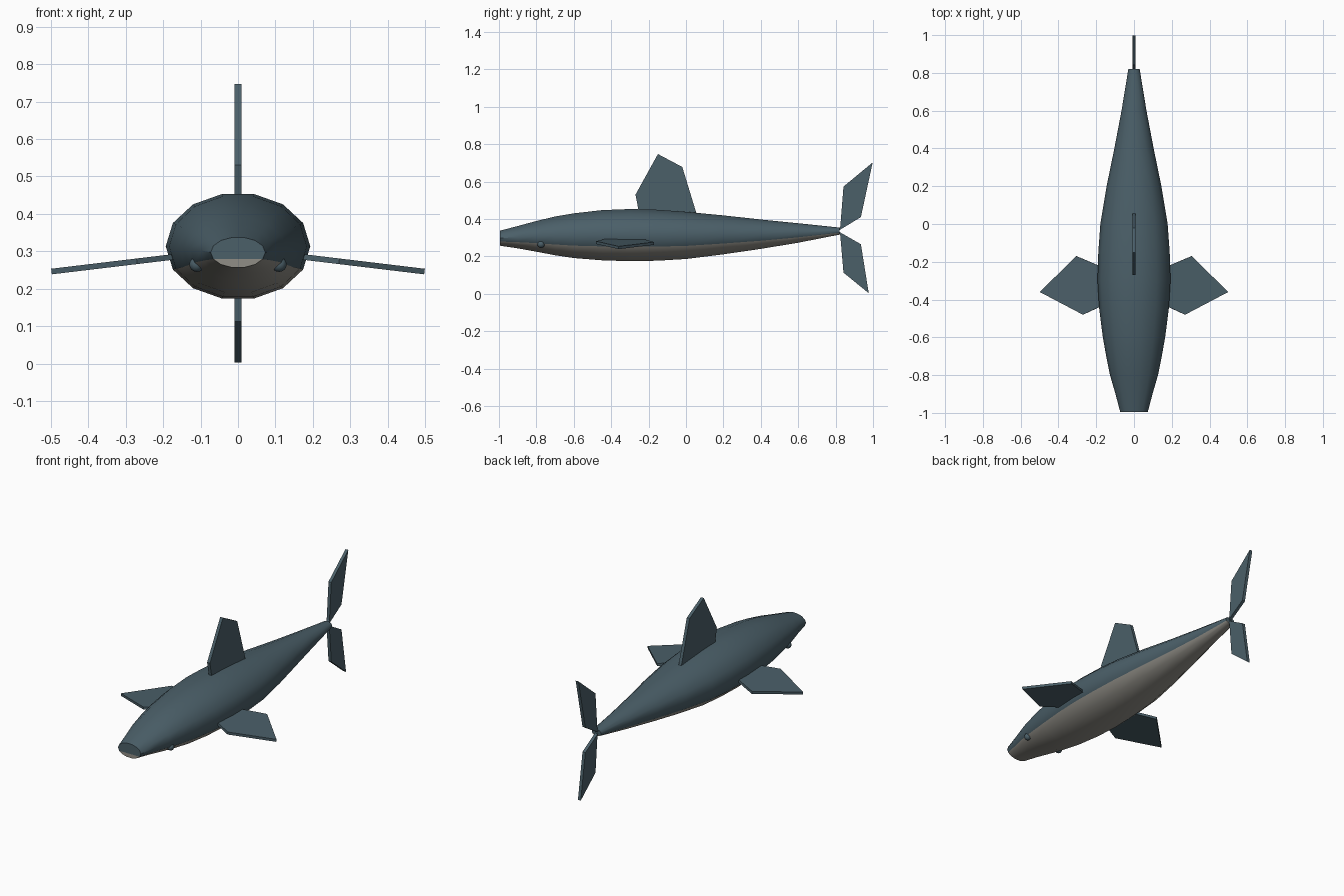
import bpy, bmesh, math
from mathutils import Vector

if "Cube" in bpy.data.objects:
    bpy.data.objects.remove(bpy.data.objects["Cube"])


def material(name, rgb):
    m = bpy.data.materials.new(name)
    m.diffuse_color = (*rgb, 1)
    m.use_nodes = True
    m.node_tree.nodes["Principled BSDF"].inputs["Base Color"].default_value = m.diffuse_color
    return m


SLATE = material("slate blue", (0.070, 0.115, 0.140))
BELLY = material("pale grey", (0.28, 0.27, 0.24))


def finish(name, bm, mats, smooth=False):
    bmesh.ops.recalc_face_normals(bm, faces=bm.faces)
    me = bpy.data.meshes.new(name)
    bm.to_mesh(me)
    bm.free()
    for m in mats:
        me.materials.append(m)
    ob = bpy.data.objects.new(name, me)
    bpy.context.collection.objects.link(ob)
    if smooth:
        bpy.ops.object.select_all(action='DESELECT')
        ob.select_set(True)
        bpy.context.view_layer.objects.active = ob
        bpy.ops.object.shade_smooth_by_angle(angle=math.radians(40))
    return ob


# Body: 14-sided elliptical sections (y, half width, top z, bottom z)
SIDES = 14
SECTIONS = [(-0.995, 0.073, 0.337, 0.257), (-0.90, 0.098, 0.362, 0.243),
            (-0.80, 0.127, 0.389, 0.225), (-0.70, 0.147, 0.413, 0.206),
            (-0.60, 0.165, 0.430, 0.191), (-0.45, 0.184, 0.447, 0.179),
            (-0.30, 0.193, 0.453, 0.174), (-0.15, 0.189, 0.449, 0.177),
            (0.00, 0.178, 0.438, 0.186), (0.20, 0.145, 0.419, 0.211),
            (0.40, 0.104, 0.397, 0.240), (0.60, 0.066, 0.377, 0.273),
            (0.82, 0.030, 0.354, 0.316)]
bm = bmesh.new()
rings = []
for y, rx, top, bot in SECTIONS:
    cz = (top + bot) / 2
    rz = (top - bot) / 2 / math.cos(math.pi / SIDES)
    rings.append([bm.verts.new((rx * math.cos(2 * math.pi * k / SIDES), y,
                                cz + rz * math.sin(2 * math.pi * k / SIDES)))
                  for k in range(SIDES)])
for a, b in zip(rings, rings[1:]):
    for k in range(SIDES):
        n = (k + 1) % SIDES
        f = bm.faces.new((a[k], a[n], b[n], b[k]))
        # Belly is the five lowest strips
        f.material_index = 1 if 8 <= k <= 12 else 0
# Snout and tail caps, split at the belly line
for ring in (rings[0], rings[-1]):
    bm.faces.new([ring[13]] + ring[0:9])
    bm.faces.new(ring[8:14]).material_index = 1
finish("body", bm, [SLATE, BELLY], True)


def fin(name, points, thickness, normal):
    """Flat plate from an outline, thickened evenly along its normal."""
    bm = bmesh.new()
    off = Vector(normal).normalized() * thickness / 2
    sides = [[bm.verts.new(Vector(p) + s * off) for p in points] for s in (1, -1)]
    for s in sides:
        bm.faces.new(s)
    for i in range(len(points)):
        j = (i + 1) % len(points)
        bm.faces.new((sides[0][i], sides[0][j], sides[1][j], sides[1][i]))
    return finish(name, bm, [SLATE])


# Upright fins, outlined in (y, z)
UPRIGHT = {
    "dorsal_fin": [(-0.245, 0.40), (-0.27, 0.53), (-0.15, 0.747),
                   (-0.02, 0.678), (0.065, 0.40)],
    "upper_tail_fin": [(0.812, 0.335), (0.825, 0.36), (0.842, 0.573), (0.998, 0.702),
                       (0.935, 0.41)],
    "lower_tail_fin": [(0.812, 0.335), (0.935, 0.265), (0.977, 0.003),
                       (0.842, 0.113), (0.825, 0.31)],
}
for name, pts in UPRIGHT.items():
    fin(name, [(0, y, z) for y, z in pts], 0.018, (1, 0, 0))

# Paired pectoral fins and eyes
for side, label in ((1, "right"), (-1, "left")):
    outline = [(0.14, -0.42), (0.27, -0.48), (0.498, -0.36),
               (0.305, -0.17), (0.14, -0.24)]
    fin(label + "_pectoral_fin",
        [(side * x, y, 0.283 - 0.12 * (x - 0.19)) for x, y in outline],
        0.015, (side * 0.12, 0, 1))
    bm = bmesh.new()
    bmesh.ops.create_uvsphere(bm, u_segments=12, v_segments=8, radius=0.02)
    bmesh.ops.translate(bm, verts=bm.verts, vec=(side * 0.11, -0.775, 0.265))
    finish(label + "_eye", bm, [SLATE], True)
